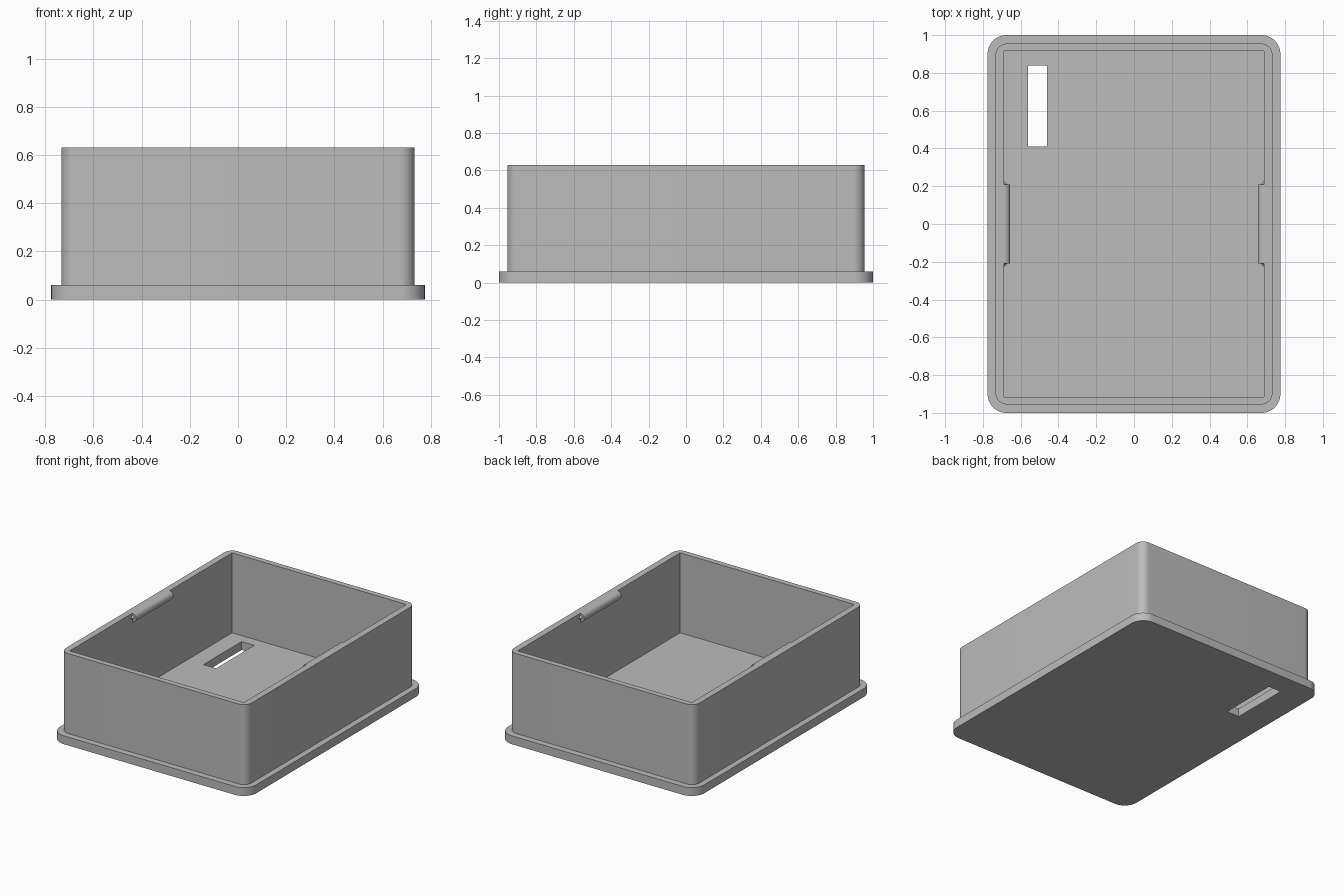
import bpy, bmesh
from math import pi, sin, cos

cube = bpy.data.objects.get("Cube")
if cube:
    bpy.data.objects.remove(cube, do_unlink=True)

PLATE, TOP = 0.06, 0.63
INNER_X, INNER_Y = 0.687, 0.915

grey = bpy.data.materials.new("plain grey")
grey.use_nodes = True
grey.diffuse_color = (0.5, 0.5, 0.5, 1)
for node in grey.node_tree.nodes:
    if node.type == "BSDF_PRINCIPLED":
        node.inputs["Base Color"].default_value = (0.5, 0.5, 0.5, 1)


def finish(bm, name):
    """Turn the bmesh into a shaded, coloured object."""
    bmesh.ops.recalc_face_normals(bm, faces=bm.faces)
    mesh = bpy.data.meshes.new(name)
    bm.to_mesh(mesh)
    bm.free()
    mesh.materials.append(grey)
    obj = bpy.data.objects.new(name, mesh)
    bpy.context.collection.objects.link(obj)
    bpy.ops.object.select_all(action="DESELECT")
    obj.select_set(True)
    bpy.context.view_layer.objects.active = obj
    bpy.ops.object.shade_smooth_by_angle(angle=pi / 6)
    return obj


def rectangle(x0, x1, y0, y1):
    return [(x0, y0), (x1, y0), (x1, y1), (x0, y1)]


def rounded_rectangle(hx, hy, r, steps=12):
    points = []
    for corner, (sx, sy) in enumerate([(1, 1), (-1, 1), (-1, -1), (1, -1)]):
        for i in range(steps + 1):
            a = (corner + i / steps) * pi / 2
            points.append((sx * (hx - r) + r * cos(a), sy * (hy - r) + r * sin(a)))
    return points


def prism_with_hole(name, outer, hole, z0, z1):
    bm = bmesh.new()
    edges = []
    for loop in (outer, hole):
        verts = [bm.verts.new((x, y, z0)) for x, y in loop]
        edges += [bm.edges.new((v, verts[i - 1])) for i, v in enumerate(verts)]
    bmesh.ops.triangle_fill(bm, edges=edges, use_beauty=True, normal=(0, 0, 1))
    new = bmesh.ops.extrude_face_region(bm, geom=bm.faces[:])["geom"]
    bmesh.ops.translate(bm, vec=(0, 0, z1 - z0),
                        verts=[v for v in new if isinstance(v, bmesh.types.BMVert)])
    return finish(bm, name)


def catch(name, side):
    """Half-round bead along a side wall, with a small swelling at each end."""
    r, steps = 0.031, 12
    sections = [(-0.225, 0.003), (-0.216, 0.008), (-0.21, 0.014), (-0.21, r)]
    sections += [(-y, rad) for y, rad in reversed(sections)]
    bm = bmesh.new()
    rings = []
    for y, rad in sections:
        angles = [pi * i / steps for i in range(steps + 1)]
        rings.append([bm.verts.new((side * (INNER_X - rad * sin(a)), y,
                                    TOP - r + rad * cos(a))) for a in angles])
    for a, b in zip(rings, rings[1:]):
        for i in range(-1, steps):
            bm.faces.new((a[i], a[i + 1], b[i + 1], b[i]))
    bm.faces.new(rings[0])
    bm.faces.new(rings[-1])
    return finish(bm, name)


# Floor plate with projecting rim and rectangular slot
prism_with_hole("base_plate", rounded_rectangle(0.775, 1.0, 0.1),
                rectangle(-0.56, -0.46, 0.41, 0.84), 0, PLATE)

# Walls: rounded outside, square inside
prism_with_hole("box_walls", rounded_rectangle(0.733, 0.955, 0.06),
                rectangle(-INNER_X, INNER_X, -INNER_Y, INNER_Y), PLATE, TOP)

# Snap beads flush with the top of the side walls
catch("left_catch", 1)
catch("right_catch", -1)
